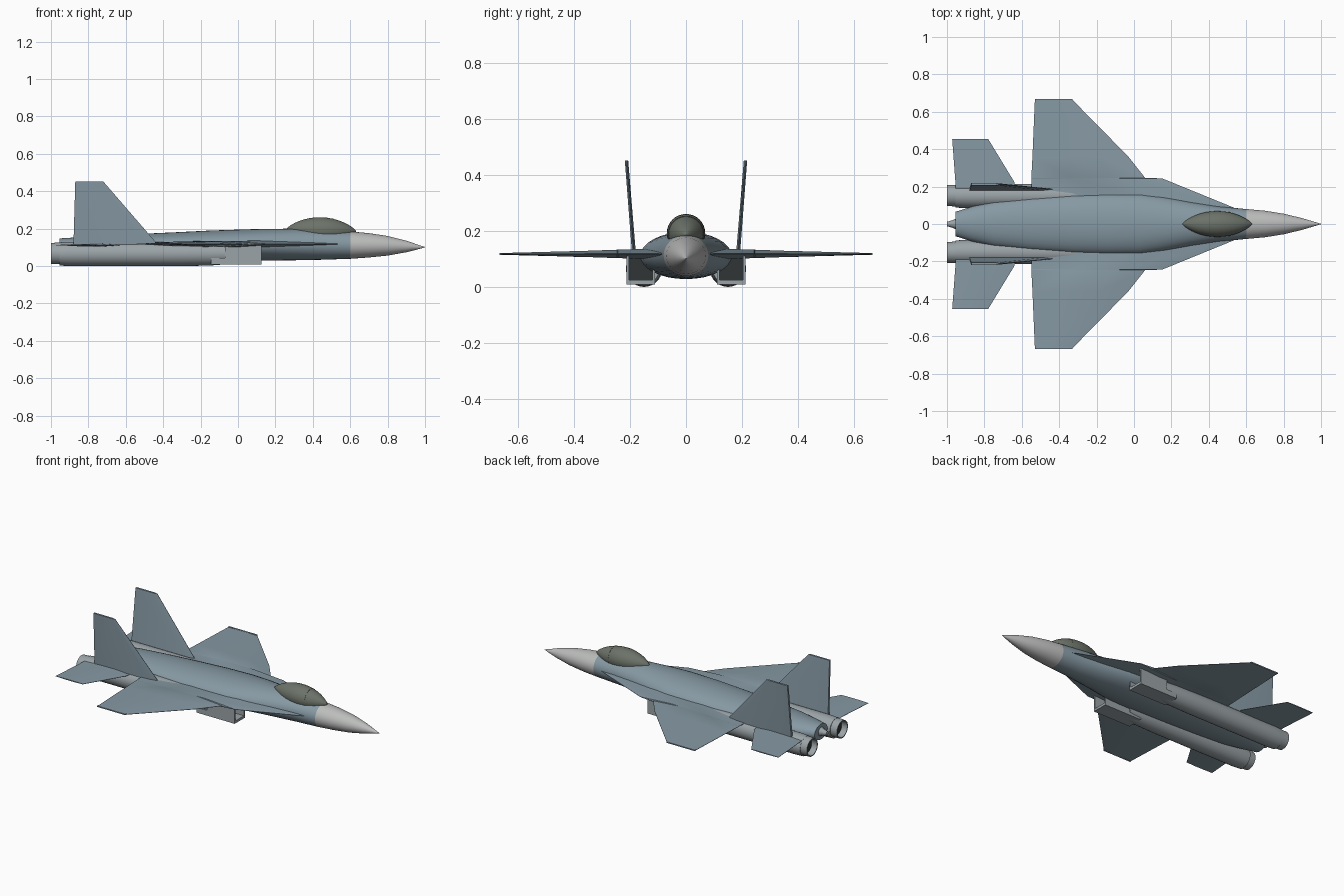
import bpy, bmesh, math

if "Cube" in bpy.data.objects:
    bpy.data.objects.remove(bpy.data.objects["Cube"])


def material(name, rgb):
    m = bpy.data.materials.new(name)
    m.diffuse_color = (*rgb, 1)
    m.use_nodes = True
    m.node_tree.nodes["Principled BSDF"].inputs["Base Color"].default_value = m.diffuse_color
    return m


BLUE = material("blue_grey", (0.24, 0.32, 0.37))
PALE = material("pale_grey", (0.50, 0.51, 0.50))
METAL = material("nacelle_grey", (0.33, 0.37, 0.39))
GLASS = material("canopy_glass", (0.15, 0.17, 0.14))
DARK = material("dark_duct", (0.03, 0.035, 0.035))


def skin(name, rings, mat, mirror=False, angle=35, cap=(True, True)):
    """Join closed rings of points into one surface, mirrored over y = 0 if asked."""
    bm = bmesh.new()
    vs = [[bm.verts.new(p) for p in r] for r in rings]
    n = len(rings[0])
    for a, b in zip(vs, vs[1:]):
        for i in range(n):
            j = (i + 1) % n
            bm.faces.new((a[i], a[j], b[j], b[i]))
    if cap[0]:
        bm.faces.new(vs[0])
    if cap[1]:
        bm.faces.new(vs[-1])
    bmesh.ops.recalc_face_normals(bm, faces=bm.faces)
    me = bpy.data.meshes.new(name)
    bm.to_mesh(me)
    bm.free()
    me.materials.append(mat)
    ob = bpy.data.objects.new(name, me)
    bpy.context.collection.objects.link(ob)
    if mirror:
        mod = ob.modifiers.new("mirror", 'MIRROR')
        mod.use_axis = (False, True, False)
        mod.use_mirror_merge = False
    bpy.ops.object.select_all(action='DESELECT')
    ob.select_set(True)
    bpy.context.view_layer.objects.active = ob
    bpy.ops.object.shade_smooth_by_angle(angle=math.radians(angle))
    return ob


def oval(x, cy, half_w, z0, z1, n=32):
    cz, h = (z0 + z1) / 2, (z1 - z0) / 2
    return [(x, cy + half_w * math.cos(2 * math.pi * i / n),
             cz + h * math.sin(2 * math.pi * i / n)) for i in range(n)]


def rect(x, y0, y1, z0, z1):
    return [(x, y0, z0), (x, y1, z0), (x, y1, z1), (x, y0, z1)]


# Fuselage: x, half width, bottom, top
body = [(0.6, 0.08, 0.039, 0.185), (0.45, 0.094, 0.034, 0.196), (0.3, 0.118, 0.031, 0.2),
        (0.15, 0.147, 0.029, 0.199), (0.03, 0.163, 0.028, 0.196), (-0.15, 0.164, 0.028, 0.19),
        (-0.33, 0.158, 0.03, 0.181), (-0.55, 0.142, 0.034, 0.171), (-0.75, 0.12, 0.04, 0.161),
        (-0.87, 0.092, 0.046, 0.153), (-0.955, 0.065, 0.05, 0.148)]
skin("fuselage", [oval(x, 0, w, a, b) for x, w, a, b in body], BLUE)

# Nose cone
nose = [(0.6, 0.08, 0.039, 0.185), (0.7, 0.071, 0.046, 0.176), (0.8, 0.055, 0.056, 0.161),
        (0.9, 0.031, 0.074, 0.136), (0.96, 0.013, 0.089, 0.115), (1.0, 0.001, 0.1, 0.102)]
skin("nose_cone", [oval(x, 0, w, a, b) for x, w, a, b in nose], PALE)

# Tail sting
sting = [(-0.95, 0.03), (-0.97, 0.02), (-1.0, 0.012)]
skin("tail_sting", [oval(x, 0, r, 0.1 - r, 0.1 + r, 16) for x, r in sting], METAL)


# Canopy spindle and its frame hoop
def canopy_radius(x):
    t = (x - 0.445) / 0.187
    return 0.069 * max(1 - t * t, 0.0001) ** 0.8


def canopy_ring(x, extra=0.0):
    r = canopy_radius(x) + extra
    cz = 0.197 - 0.01 * (x - 0.26) / 0.37
    return oval(x, 0, r, cz - r, cz + r)


skin("canopy", [canopy_ring(0.445 - 0.187 * math.cos(math.pi * i / 18))
                for i in range(19)], GLASS)
skin("canopy_frame", [canopy_ring(x, e) for x, e in
                      ((0.507, -0.003), (0.507, 0.001), (0.513, 0.001), (0.513, -0.003))],
     GLASS, cap=(False, False))


# Wing-like surfaces: each station is y, leading x, trailing x, half thickness
def aerofoil(y, le, te, t, z):
    c = te - le
    return [(le, y, z + 0.001), (le + 0.3 * c, y, z + t), (le + 0.65 * c, y, z + t * 0.85),
            (te, y, z + 0.001), (te, y, z - 0.001), (le + 0.65 * c, y, z - t * 0.85),
            (le + 0.3 * c, y, z - t), (le, y, z - 0.001)]


wing = [(0.04, 0.6, -0.55, 0.02), (0.085, 0.54, -0.55, 0.02), (0.244, 0.15, -0.549, 0.015),
        (0.246, 0.06, -0.549, 0.015), (0.36, -0.03, -0.543, 0.011), (0.665, -0.33, -0.53, 0.003)]
skin("wing", [aerofoil(*s, 0.118) for s in wing], BLUE, True, 20)

# Thin wing-tip rail
skin("wing_tip", [rect(x, 0.657, 0.667, 0.115, 0.122) for x in (-0.53, -0.33)], BLUE, True)

tail = [(0.14, -0.62, -0.952, 0.008), (0.225, -0.64, -0.955, 0.008), (0.455, -0.78, -0.972, 0.003)]
skin("tailplane", [aerofoil(*s, 0.112) for s in tail], BLUE, True, 20)


# Twin fins, leaning outward
def fin_ring(z, le, te, t):
    y = 0.187 + (z - 0.13) * 0.08
    c = te - le
    return [(le, y - 0.001, z), (le + 0.12 * c, y - t, z), (te, y - t, z),
            (te, y + t, z), (le + 0.12 * c, y + t, z), (le, y + 0.001, z)]


skin("tail_fin", [fin_ring(0.115, -0.43, -0.88, 0.007), fin_ring(0.14, -0.45, -0.879, 0.007),
                  fin_ring(0.452, -0.72, -0.87, 0.006)], BLUE, True, 20)

# Engine nacelles
skin("engine_nacelle", [oval(x, 0.15, r, 0.065 - r, 0.065 + r, 28) for x, r in
                        ((-0.06, 0.055), (-0.15, 0.062), (-0.3, 0.065), (-0.9, 0.065),
                         (-0.955, 0.062))], METAL, True)

# Hollow nozzles with a dark disc inside
skin("nozzle", [oval(x, 0.152, r, 0.068 - r, 0.068 + r, 28) for x, r in
                ((-0.95, 0.058), (-1.0, 0.056), (-1.0, 0.05), (-0.957, 0.046))],
     METAL, True, cap=(False, False))
skin("nozzle_disc", [oval(x, 0.152, 0.049, 0.019, 0.117, 28) for x in (-0.957, -0.963)], DARK, True)

# Box intakes, open at the front, with a lower fairing behind
skin("intake", [rect(-0.07, 0.11, 0.212, 0.008, 0.115), rect(0.125, 0.11, 0.212, 0.008, 0.115),
                rect(0.125, 0.119, 0.204, 0.024, 0.108), rect(0.02, 0.119, 0.204, 0.024, 0.108)],
     METAL, True, cap=(True, False))
skin("intake_duct", [rect(x, 0.119, 0.204, 0.024, 0.108) for x in (0.02, 0.03)], DARK, True)
skin("intake_fairing", [rect(x, 0.11, 0.212, 0.008, 0.042) for x in (-0.145, -0.07)], METAL, True)
